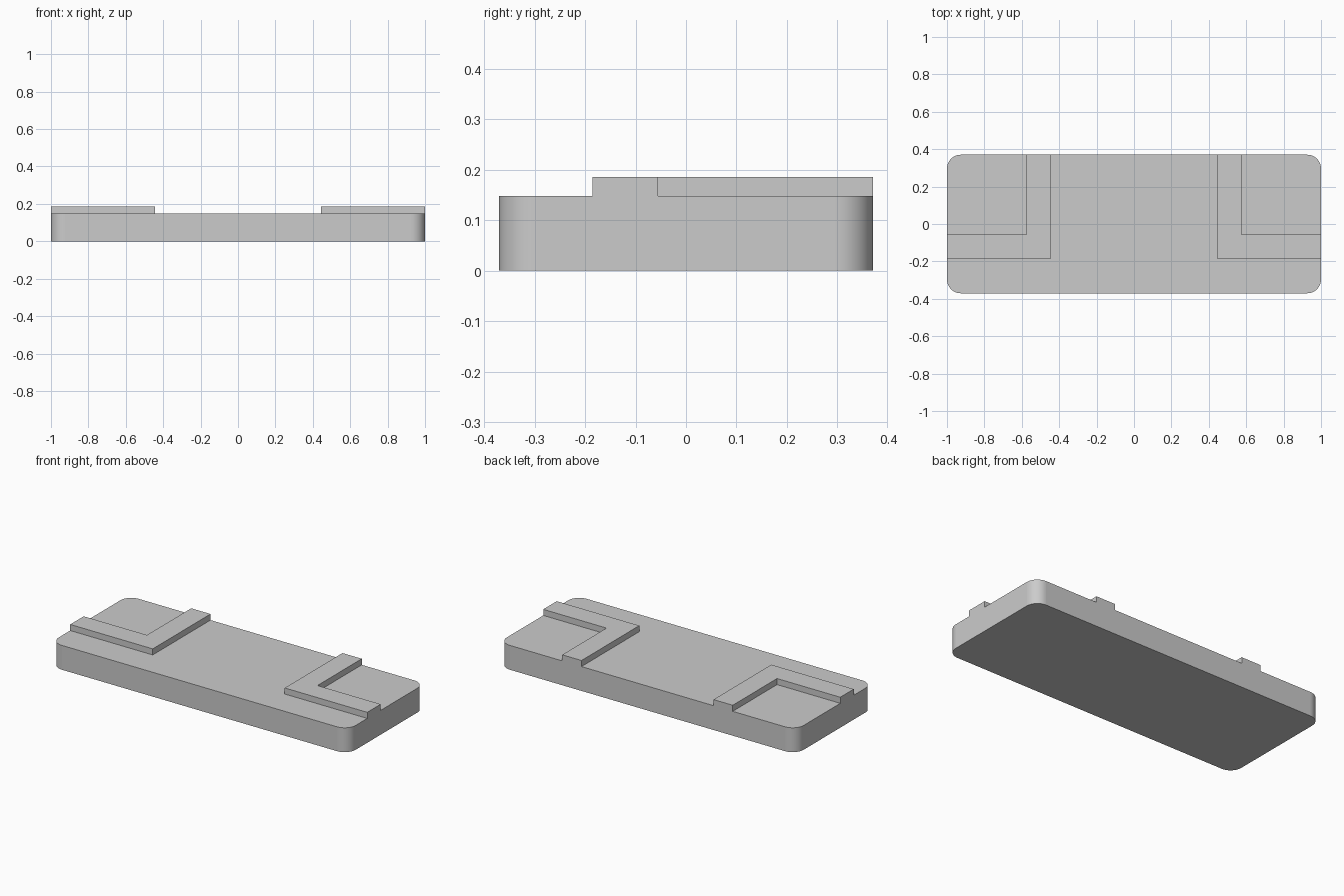
import bpy
import bmesh
import math
from mathutils import Vector

default_cube = bpy.data.objects.get("Cube")
if default_cube:
    bpy.data.objects.remove(default_cube, do_unlink=True)

UNIT = 1 / 27                          # design grid: the plate is 54 units long
HALF_X, HALF_Y, THICK = 27, 10, 4
RADIUS, SEGMENTS = 2, 12
INNER_X, OUTER_X = 12, 15.5            # ridge running front to back
FRONT_Y, BACK_Y = -5, -1.5             # ridge running out to the end
RIDGE = 1

# Single grey finish
grey = bpy.data.materials.new("light grey")
grey.use_nodes = True
colour = (0.6, 0.6, 0.6, 1)
grey.diffuse_color = colour
grey.node_tree.nodes["Principled BSDF"].inputs["Base Color"].default_value = colour

bm = bmesh.new()

# Rounded plate outline, corner by corner
outline = []
for quarter, (sx, sy) in enumerate([(1, 1), (-1, 1), (-1, -1), (1, -1)]):
    for i in range(SEGMENTS + 1):
        a = (quarter + i / SEGMENTS) * math.pi / 2
        outline.append(bm.verts.new((sx * (HALF_X - RADIUS) + RADIUS * math.cos(a),
                                     sy * (HALF_Y - RADIUS) + RADIUS * math.sin(a), 0)))
base = bm.faces.new(outline)

# Plate thickness
new = bmesh.ops.extrude_face_region(bm, geom=[base], use_keep_orig=True)["geom"]
bmesh.ops.translate(bm, vec=(0, 0, THICK),
                    verts=[g for g in new if isinstance(g, bmesh.types.BMVert)])
bmesh.ops.recalc_face_normals(bm, faces=bm.faces)


def top_faces():
    return [f for f in bm.faces if all(abs(v.co.z - THICK) < 1e-4 for v in f.verts)]


def cut_top(point, normal):
    faces = top_faces()
    edges = {e for f in faces for e in f.edges}
    verts = {v for f in faces for v in f.verts}
    bmesh.ops.bisect_plane(bm, geom=faces + list(edges) + list(verts), dist=1e-5,
                           plane_co=point, plane_no=normal)


# Score the top along the ridge borders
for x in (INNER_X, OUTER_X):
    for side in (-1, 1):
        cut_top((side * x, 0, 0), (1, 0, 0))
for y in (FRONT_Y, BACK_Y):
    cut_top((0, y, 0), (0, 1, 0))


# Raise the two corner-shaped ridges
def in_ridge(face):
    c = face.calc_center_bounds()
    x = abs(c.x)
    return x > INNER_X and c.y > FRONT_Y and (x < OUTER_X or c.y < BACK_Y)


ridges = [f for f in top_faces() if in_ridge(f)]
raised = bmesh.ops.extrude_face_region(bm, geom=ridges)["geom"]
bmesh.ops.translate(bm, vec=(0, 0, RIDGE),
                    verts=[g for g in raised if isinstance(g, bmesh.types.BMVert)])

# Merge coplanar faces, then smooth only the rounded corners
bmesh.ops.dissolve_limit(bm, angle_limit=math.radians(1), verts=bm.verts, edges=bm.edges)
bmesh.ops.recalc_face_normals(bm, faces=bm.faces)
for f in bm.faces:
    f.smooth = max(abs(n) for n in f.normal) < 0.9999

bmesh.ops.scale(bm, vec=Vector((UNIT, UNIT, UNIT)), verts=bm.verts)

mesh = bpy.data.meshes.new("ridged_plate")
bm.to_mesh(mesh)
bm.free()
mesh.materials.append(grey)
plate = bpy.data.objects.new("ridged_plate", mesh)
bpy.context.collection.objects.link(plate)
